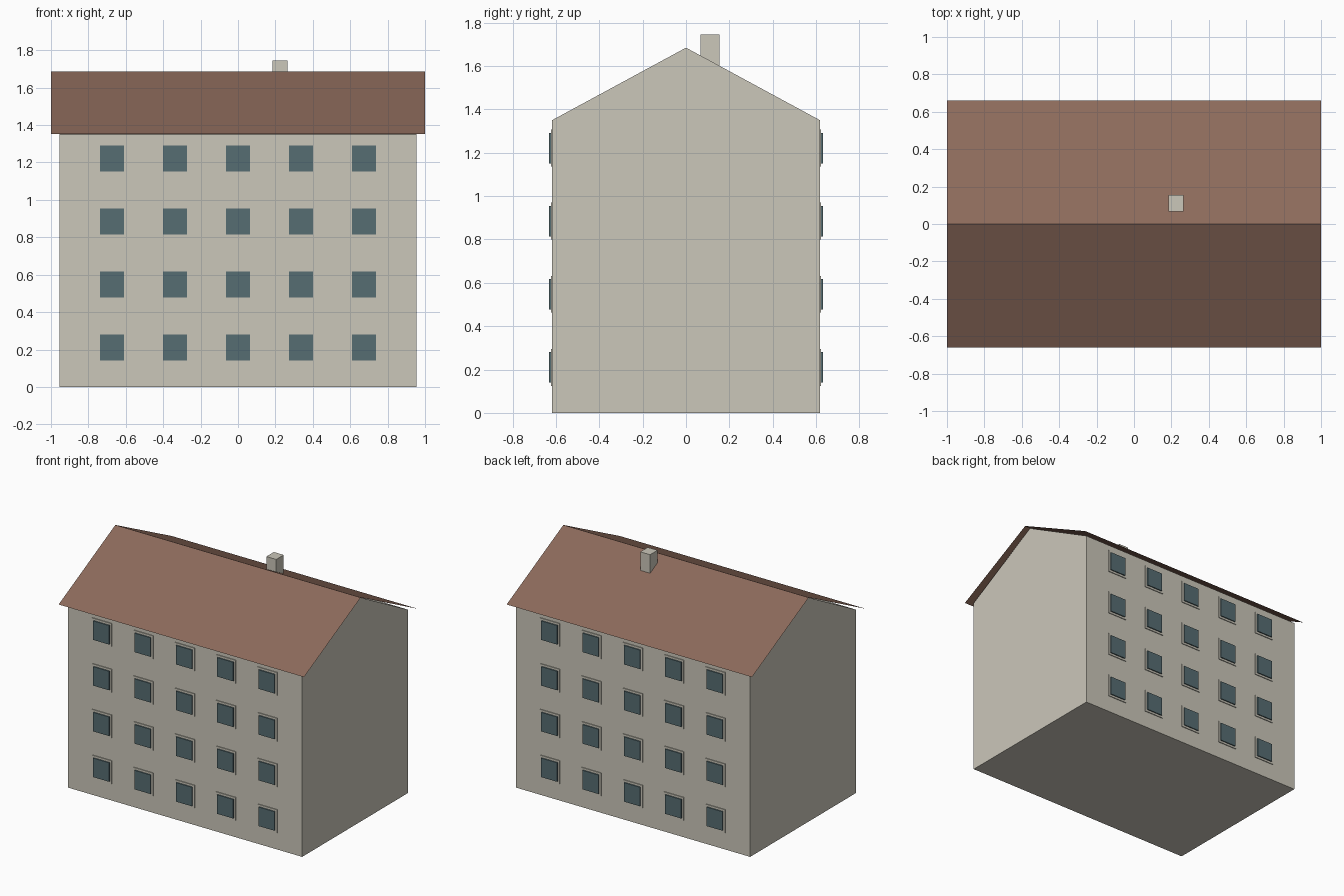
import bpy

if "Cube" in bpy.data.objects:
    bpy.data.objects.remove(bpy.data.objects["Cube"], do_unlink=True)


def make_material(name, rgb):
    linear = [((c / 255 + 0.055) / 1.055) ** 2.4 for c in rgb] + [1]
    mat = bpy.data.materials.new(name)
    mat.use_nodes = True
    mat.diffuse_color = linear
    mat.node_tree.nodes["Principled BSDF"].inputs["Base Color"].default_value = linear
    return mat


plaster = make_material("beige_plaster", (203, 199, 186))
tile = make_material("brown_roof", (140, 106, 91))
glass = make_material("blue_grey_glass", (86, 109, 114))


def make_object(name, verts, faces, mat):
    mesh = bpy.data.meshes.new(name)
    mesh.from_pydata(verts, [], faces)
    mesh.materials.append(mat)
    obj = bpy.data.objects.new(name, mesh)
    bpy.context.collection.objects.link(obj)
    return obj


def extrude_along_x(name, profile, half, mat, closed):
    """Sweep a (y, z) profile from -half to +half along x."""
    n = len(profile)
    verts = [(x, y, z) for x in (-half, half) for y, z in profile]
    faces = [(i, (i + 1) % n, (i + 1) % n + n, i + n) for i in range(n if closed else n - 1)]
    if closed:
        faces += [tuple(reversed(range(n))), tuple(range(n, 2 * n))]
    return make_object(name, verts, faces, mat)


def box(name, low, high, mat):
    profile = [(low[1], low[2]), (high[1], low[2]), (high[1], high[2]), (low[1], high[2])]
    obj = extrude_along_x(name, profile, (high[0] - low[0]) / 2, mat, True)
    obj.location.x = (high[0] + low[0]) / 2
    return obj


# Building body with gable ends
WALL = 0.617
RIDGE = 1.687
body = [(-WALL, 0), (WALL, 0), (WALL, 1.35), (0, RIDGE - 0.003), (-WALL, 1.35)]
extrude_along_x("walls", body, 0.955, plaster, True)

# Thin roof sheet overhanging on all sides
extrude_along_x("roof", [(0.66, 1.353), (0, RIDGE), (-0.66, 1.353)], 1.0, tile, False)

# Chimney behind the ridge
box("chimney", (0.184, 0.068, 1.5), (0.264, 0.155, 1.745), plaster)


def window_part(name, side, x, z, half_w, half_h, depth, mat):
    ys = sorted((side * (WALL - 0.01), side * depth))
    box(name, (x - half_w, ys[0], z - half_h), (x + half_w, ys[1], z + half_h), mat)


# Window grid, the same on the front and back
SPACING = 0.337
for label, side in (("front", -1), ("back", 1)):
    for row in range(4):
        for column in range(5):
            x = (column - 2) * SPACING
            z = 0.21 + row * SPACING
            tag = f"{label}_{row + 1}_{column + 1}"
            window_part("window_frame_" + tag, side, x, z, 0.08, 0.085, 0.623, plaster)
            window_part("window_glass_" + tag, side, x, z, 0.065, 0.07, 0.631, glass)
